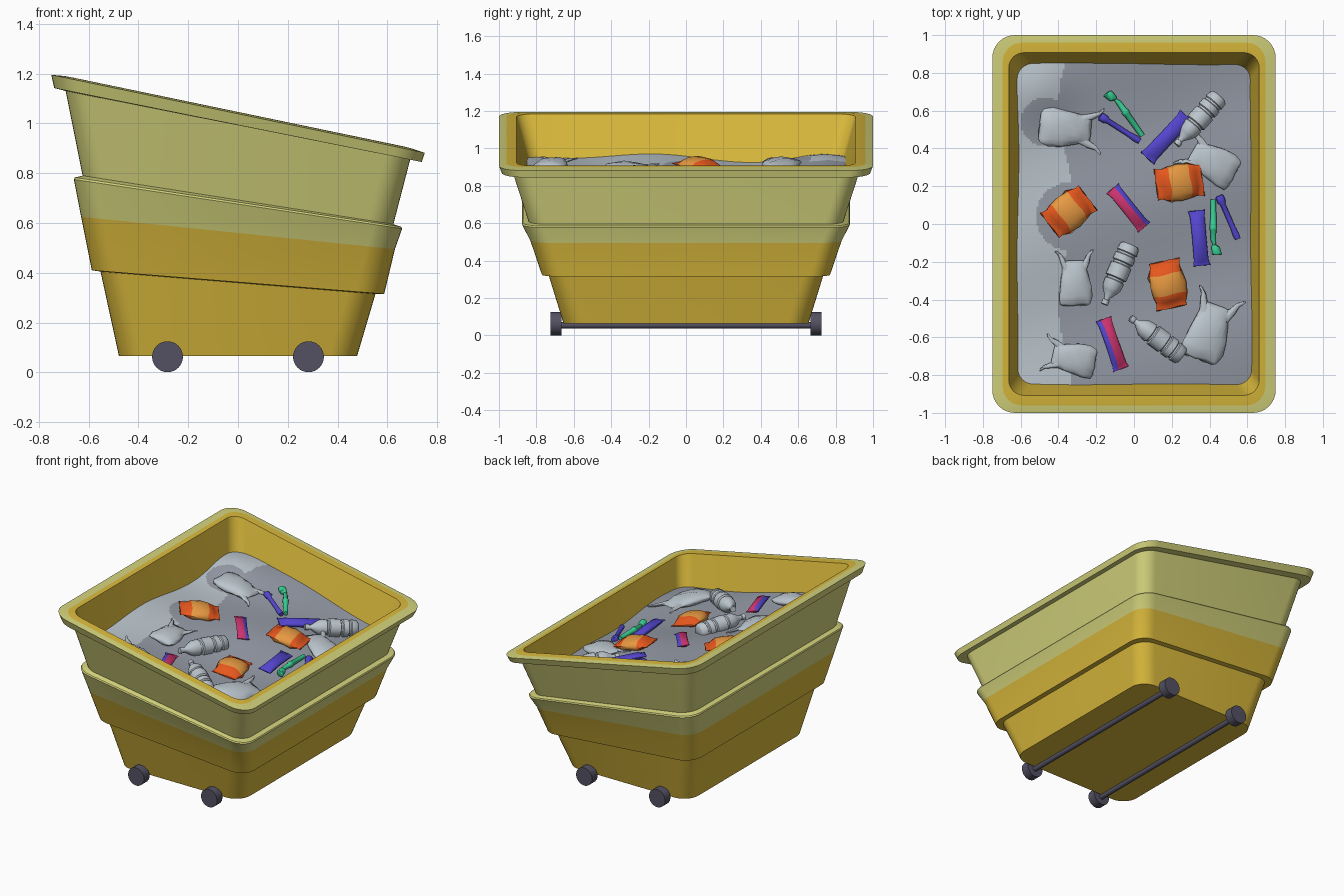
import bpy, bmesh, math
from mathutils import Matrix, Vector

if "Cube" in bpy.data.objects:
    bpy.data.objects.remove(bpy.data.objects["Cube"])


def material(name, rgb):
    m = bpy.data.materials.new(name)
    lin = [(c / 255 / 12.92) if c < 11 else ((c / 255 + 0.055) / 1.055) ** 2.4 for c in rgb]
    m.diffuse_color = (*lin, 1)
    m.use_nodes = True
    m.node_tree.nodes["Principled BSDF"].inputs["Base Color"].default_value = m.diffuse_color
    return m


GOLD = material("gold plastic", (219, 186, 60))
OLIVE = material("pale olive plastic", (212, 211, 124))
DARK = material("dark wheel", (84, 81, 98))
PALE = material("pale grey", (188, 198, 206))
GREY = material("mid grey", (149, 155, 167))
RED = material("orange red", (232, 88, 30))
PEACH = material("light orange", (232, 154, 66))
BLUE = material("violet blue", (84, 70, 208))
PINK = material("magenta", (205, 52, 110))
GREEN = material("mint green", (56, 205, 146))


def finish(name, bm, mats, angle=35):
    bmesh.ops.recalc_face_normals(bm, faces=bm.faces)
    me = bpy.data.meshes.new(name)
    bm.to_mesh(me)
    bm.free()
    ob = bpy.data.objects.new(name, me)
    bpy.context.collection.objects.link(ob)
    for m in mats:
        me.materials.append(m)
    bpy.ops.object.select_all(action='DESELECT')
    ob.select_set(True)
    bpy.context.view_layer.objects.active = ob
    bpy.ops.object.shade_smooth_by_angle(angle=math.radians(angle))
    return ob


def bridge(bm, a, b, mat=0):
    for i in range(len(a)):
        j = (i + 1) % len(a)
        bm.faces.new((a[i], a[j], b[j], b[i])).material_index = mat


# Tub: stacked rounded rectangles (half x, half y, radius, z at left, z at right, band material above)
RINGS = [
    (0.478, 0.655, 0.11, 0.065, 0.065, 0),
    (0.552, 0.735, 0.11, 0.405, 0.315, 0),
    (0.587, 0.770, 0.11, 0.410, 0.315, 0),
    (0.630, 0.832, 0.11, 0.625, 0.495, 1),
    (0.659, 0.877, 0.11, 0.775, 0.577, 1),
    (0.655, 0.872, 0.11, 0.783, 0.585, 1),
    (0.624, 0.842, 0.10, 0.790, 0.595, 1),
    (0.692, 0.928, 0.10, 1.130, 0.857, 1),
    (0.738, 0.985, 0.12, 1.142, 0.845, 1),
    (0.750, 1.000, 0.12, 1.195, 0.882, 1),
    (0.695, 0.960, 0.10, 1.190, 0.900, 0),
    (0.663, 0.907, 0.08, 1.184, 0.908, 0),
    (0.590, 0.810, 0.08, 0.830, 0.560, 0),
]
bm = bmesh.new()
prev = None
for k, (hx, hy, r, zl, zr, _) in enumerate(RINGS):
    ring = []
    for q, (sx, sy) in enumerate(((1, 1), (-1, 1), (-1, -1), (1, -1))):
        for i in range(9):
            a = (q + i / 8) * math.pi / 2
            x = sx * (hx - r) + r * math.cos(a)
            y = sy * (hy - r) + r * math.sin(a)
            ring.append(bm.verts.new((x, y, (zl + zr) / 2 + (zr - zl) / 2 * x / hx)))
    if prev:
        bridge(bm, prev, ring, RINGS[k - 1][5])
    else:
        bm.faces.new(ring)
    prev = ring
finish("tub", bm, (GOLD, OLIVE), 25)


# Wheels and axles
def cylinder(name, r, y0, y1, x, z):
    b = bmesh.new()
    m = Matrix.Translation((x, (y0 + y1) / 2, z)) @ Matrix.Rotation(math.pi / 2, 4, 'X')
    bmesh.ops.create_cone(b, cap_ends=True, segments=32, radius1=r, radius2=r,
                          depth=y1 - y0, matrix=m)
    finish(name, b, (DARK,))


for x in (-0.283, 0.283):
    cylinder("axle", 0.017, -0.68, 0.68, x, 0.055)
    for y in (-0.695, 0.695):
        cylinder("wheel", 0.062, y - 0.03, y + 0.03, x, 0.063)


# Rubbish surface: sloping, gently lumpy sheet
def height(x, y):
    z = 0.825 - 0.2 * x
    z += 0.014 * math.sin(5.5 * x + 3 * y) + 0.012 * math.sin(7 * y - 2.5 * x + 1)
    return z + 0.035 * math.exp(-((x + 0.5) ** 2 + (y - 0.72) ** 2) / 0.03)


bm = bmesh.new()
HX, HY, R, NX, NY = 0.632, 0.864, 0.1, 110, 150
grid = []
for j in range(NY + 1):
    row = []
    for i in range(NX + 1):
        x, y = HX * (2 * i / NX - 1), HY * (2 * j / NY - 1)
        dx, dy = abs(x) - HX + R, abs(y) - HY + R
        if dx > 0 and dy > 0:
            s = max(dx, dy) / math.hypot(dx, dy)
            x = math.copysign(HX - R + dx * s, x)
            y = math.copysign(HY - R + dy * s, y)
        row.append(bm.verts.new((x, y, height(x, y))))
    grid.append(row)
for j in range(NY):
    for i in range(NX):
        f = bm.faces.new((grid[j][i], grid[j][i + 1], grid[j + 1][i + 1], grid[j + 1][i]))
        c = f.calc_center_median()
        edge = -0.36 + 0.04 * math.sin(6 * c.y + 1)
        blob = math.hypot(c.x + 0.47, c.y - 0.54) < 0.13 or math.hypot(c.x + 0.34, c.y - 0.04) < 0.18
        f.material_index = 1 if c.x > edge or blob else 0
finish("rubbish_surface", bm, (PALE, GREY), 60)


# Loose items: lofts along local x; each section is (x, half width, half height, y offset)
def loft(bm, sections, n=18, wobble=0.0):
    prev = None
    for x, w, h, *off in sections:
        ring = []
        for i in range(n):
            a = 2 * math.pi * (i + 0.5) / n
            k = 1 + wobble * math.sin(3 * a + 40 * x) + wobble * math.sin(5 * a - 65 * x)
            ring.append(bm.verts.new((x + wobble * 0.06 * math.sin(4 * a),
                                      (off[0] if off else 0) + w * k * math.cos(a),
                                      h * k * math.sin(a))))
        if prev:
            bridge(bm, prev, ring)
        else:
            bm.faces.new(ring)
        prev = ring
    bm.faces.new(prev)


def place(name, lofts, at, angle, mats, rule=None, wobble=0.0, lift=0.02, scale=1.0, smooth=45):
    bm = bmesh.new()
    for s in lofts:
        loft(bm, s, wobble=wobble)
    if rule:
        for f in bm.faces:
            f.material_index = rule(f.calc_center_median())
    m = (Matrix.Translation((at[0], at[1], height(*at) + lift)) @ Matrix.Rotation(0.197, 4, 'Y')
         @ Matrix.Rotation(math.radians(angle), 4, 'Z') @ Matrix.Scale(scale, 4))
    bm.transform(m)
    finish(name, bm, mats, smooth)


# Carrier bags with two handles
BAG = [(-0.145, 0.07, 0.008), (-0.135, 0.09, 0.02), (-0.09, 0.1, 0.03), (-0.03, 0.094, 0.036),
       (0.03, 0.082, 0.032), (0.07, 0.07, 0.022), (0.1, 0.08, 0.012), (0.115, 0.078, 0.004)]
HANDLES = [[(0.06, 0.025, 0.012, s * 0.045), (0.11, 0.018, 0.009, s * 0.068),
            (0.15, 0.011, 0.008, s * 0.085), (0.175, 0.006, 0.004, s * 0.11)] for s in (1, -1)]
for at, ang, sc in (((-0.35, 0.505), -5, 1.05), ((0.41, 0.33), 150, 0.98), ((-0.31, -0.30), 92, 0.9),
                    ((0.40, -0.56), 70, 1.15), ((-0.33, -0.71), 168, 0.88)):
    place("carrier_bag", [BAG] + HANDLES, at, ang, (PALE,), wobble=0.07, scale=sc, smooth=60)

# Ribbed bottles, neck at -x
PROFILE = [(-0.175, 0.019), (-0.15, 0.019), (-0.148, 0.015), (-0.135, 0.016), (-0.1, 0.04),
           (-0.08, 0.05), (-0.04, 0.054), (-0.035, 0.046), (-0.025, 0.046), (-0.02, 0.058),
           (0.05, 0.058), (0.055, 0.048), (0.065, 0.048), (0.07, 0.057), (0.105, 0.057),
           (0.11, 0.049), (0.12, 0.049), (0.125, 0.056), (0.16, 0.052), (0.17, 0.04)]
for at, ang, lift in (((0.34, 0.55), 48, 0.045), ((-0.087, -0.265), 66, 0.03), ((0.12, -0.60), -36, 0.03)):
    place("bottle", [[(x, r, r) for x, r in PROFILE]], at, ang, (PALE,), lift=lift)

# Snack packets with a light middle band
PACKET = [(-0.125, 0.085, 0.004), (-0.105, 0.08, 0.006), (-0.09, 0.082, 0.022), (-0.055, 0.092, 0.04),
          (0, 0.094, 0.046), (0.055, 0.092, 0.04), (0.09, 0.082, 0.022), (0.105, 0.08, 0.006),
          (0.125, 0.085, 0.004)]
for at, ang in (((-0.345, 0.065), 38), ((0.24, 0.22), 8), ((0.18, -0.32), 102)):
    place("snack_packet", [PACKET], at, ang, (RED, PEACH),
          rule=lambda c: int(abs(c.x) < 0.055), wobble=0.05)

# Sweet wrappers, two with a magenta side
WRAPPER = [(-0.14, 0.045, 0.003), (-0.12, 0.04, 0.006), (-0.105, 0.038, 0.02), (0, 0.036, 0.022),
           (0.105, 0.038, 0.02), (0.12, 0.04, 0.006), (0.14, 0.045, 0.003)]
for at, ang, two, sc in (((-0.03, 0.085), -50, 1, 0.95), ((-0.115, -0.635), 110, 1, 1.0),
                         ((0.175, 0.46), 47, 0, 1.1), ((0.345, -0.075), -84, 0, 1.04)):
    place("sweet_wrapper", [WRAPPER], at, ang, (BLUE, PINK),
          rule=lambda c, t=two: int(t and c.y < 0.008), wobble=0.03, scale=sc)

# Thin sticks with a thicker head at -x
STICK = [(-0.125, 0.016, 0.016), (-0.12, 0.023, 0.02), (-0.09, 0.022, 0.02), (-0.075, 0.014, 0.014),
         (0.06, 0.014, 0.014), (0.1, 0.018, 0.016), (0.125, 0.015, 0.014)]
BRUSH = [(-0.15, 0.018, 0.02, -0.02), (-0.145, 0.026, 0.024, -0.02), (-0.105, 0.022, 0.02, -0.012),
         (-0.095, 0.008, 0.008, -0.005), (-0.07, 0.014, 0.014), (-0.02, 0.016, 0.016),
         (-0.015, 0.02, 0.02), (0.0, 0.02, 0.02), (0.005, 0.017, 0.017), (0.145, 0.014, 0.014)]
for at, ang, shape, mat in (((-0.075, 0.505), -32, STICK, BLUE), ((0.5, 0.035), -66, STICK, BLUE),
                            ((-0.04, 0.585), -54, BRUSH, GREEN), ((0.42, -0.015), 90, BRUSH, GREEN)):
    place("stick", [shape], at, ang, (mat,))
